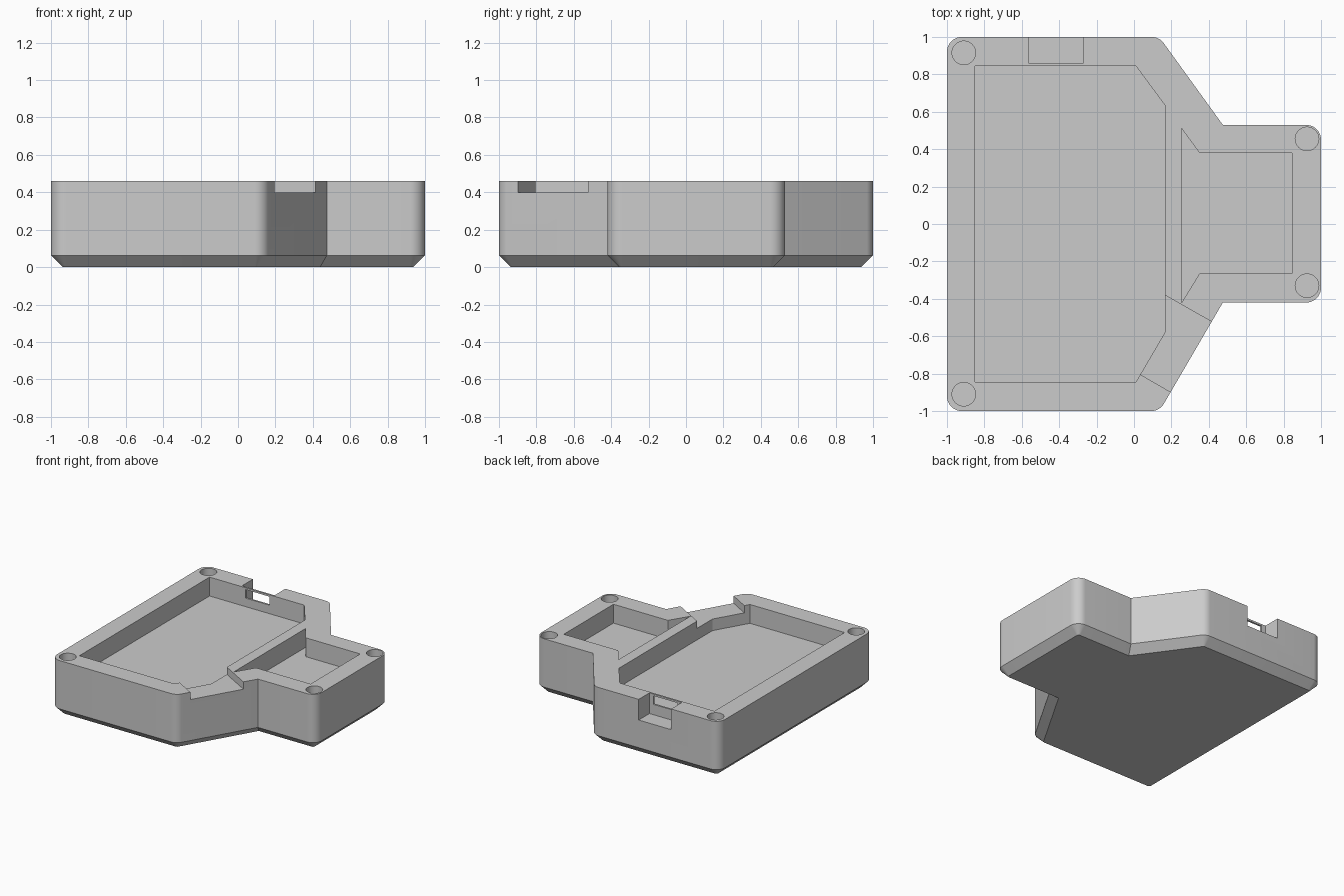
import bpy, bmesh, math
from mathutils import Vector

cube = bpy.data.objects.get("Cube")
if cube:
    bpy.data.objects.remove(cube, do_unlink=True)

HEIGHT, CHAMFER, RADIUS, FLOOR = 0.46, 0.063, 0.08, 0.305

grey = bpy.data.materials.new("case grey")
grey.use_nodes = True
colour = (0.6, 0.6, 0.6, 1)
grey.diffuse_color = colour
grey.node_tree.nodes["Principled BSDF"].inputs["Base Color"].default_value = colour


def loft(name, rings):
    """Closed solid through rings of equal point count, listed bottom to top."""
    bm = bmesh.new()
    loops = [[bm.verts.new(p) for p in ring] for ring in rings]
    n = len(loops[0])
    for low, high in zip(loops, loops[1:]):
        for i in range(n):
            j = (i + 1) % n
            bm.faces.new((low[i], low[j], high[j], high[i]))
    bm.faces.new(loops[0][::-1])
    bm.faces.new(loops[-1])
    bmesh.ops.recalc_face_normals(bm, faces=bm.faces)
    mesh = bpy.data.meshes.new(name)
    bm.to_mesh(mesh)
    bm.free()
    mesh.materials.append(grey)
    obj = bpy.data.objects.new(name, mesh)
    bpy.context.collection.objects.link(obj)
    return obj


def prism(name, points, z0, z1):
    return loft(name, [[(x, y, z) for x, y in points] for z in (z0, z1)])


def box(name, x0, x1, y0, y1, z0, z1):
    return prism(name, [(x0, y0), (x1, y0), (x1, y1), (x0, y1)], z0, z1)


def outline_ring(points, inset, z, steps=10):
    """Inset outline with rounded outer corners and sharp inner corners."""
    ring = []
    for i, p in enumerate(points):
        p = Vector(p)
        a = (p - Vector(points[i - 1])).normalized()
        b = (Vector(points[(i + 1) % len(points)]) - p).normalized()
        na, nb = Vector((-a.y, a.x)), Vector((-b.y, b.x))
        miter = (na + nb) / (1 + na.dot(nb))
        if a.cross(b) < 0:
            q = p + miter * inset
            ring.append((q.x, q.y, z))
            continue
        centre = p + miter * RADIUS
        start = math.atan2(-na.y, -na.x)
        turn = math.acos(max(-1, min(1, a.dot(b))))
        for k in range(steps + 1):
            t = start + turn * k / steps
            r = RADIUS - inset
            ring.append((centre.x + r * math.cos(t), centre.y + r * math.sin(t), z))
    return ring


# Case body with chamfered underside
outline = [(-1, -1), (0.137, -1), (0.475, -0.42), (1, -0.42),
           (1, 0.53), (0.475, 0.53), (0.135, 1), (-1, 1)]
case = loft("case_body", [outline_ring(outline, CHAMFER, 0),
                          outline_ring(outline, 0, CHAMFER),
                          outline_ring(outline, 0, HEIGHT)])

# Main tray and side tray recesses
TOP = HEIGHT + 0.1
cutters = [
    prism("main_tray_cutter", [(-0.85, -0.845), (0.01, -0.845), (0.165, -0.58),
                               (0.165, 0.635), (0.01, 0.845), (-0.85, 0.845)], FLOOR, TOP),
    prism("side_tray_cutter", [(0.255, 0.51), (0.255, -0.42), (0.35, -0.265),
                               (0.845, -0.265), (0.845, 0.38), (0.35, 0.38)], FLOOR, TOP),
    # Shallow gap in the slanted front wall
    prism("front_gap_cutter", [(-0.05, -0.756), (0.28, -0.947), (0.5, -0.571),
                               (0.165, -0.38)], 0.4, TOP),
    # Port notch in the back wall and its slot into the tray
    box("port_notch_cutter", -0.565, -0.27, 0.86, 1.1, 0.29, TOP),
    box("port_slot_cutter", -0.525, -0.305, 0.8, 0.9, 0.375, 0.445),
]

# Round corner sockets
for x, y in [(-0.91, 0.915), (-0.91, -0.91), (0.925, 0.455), (0.925, -0.33)]:
    circle = [(x + 0.063 * math.cos(k * math.tau / 32),
               y + 0.063 * math.sin(k * math.tau / 32)) for k in range(32)]
    cutters.append(prism("socket_cutter", circle, HEIGHT - 0.08, TOP))

# Carve every recess, then discard the cutters
bpy.context.view_layer.objects.active = case
for cutter in cutters:
    cutter.hide_render = True
    mod = case.modifiers.new("carve", "BOOLEAN")
    mod.operation, mod.solver, mod.object = "DIFFERENCE", "EXACT", cutter
    bpy.ops.object.modifier_apply(modifier=mod.name)
    bpy.data.objects.remove(cutter, do_unlink=True)

bpy.ops.object.select_all(action="DESELECT")
case.select_set(True)
bpy.ops.object.shade_smooth_by_angle(angle=math.radians(30))
